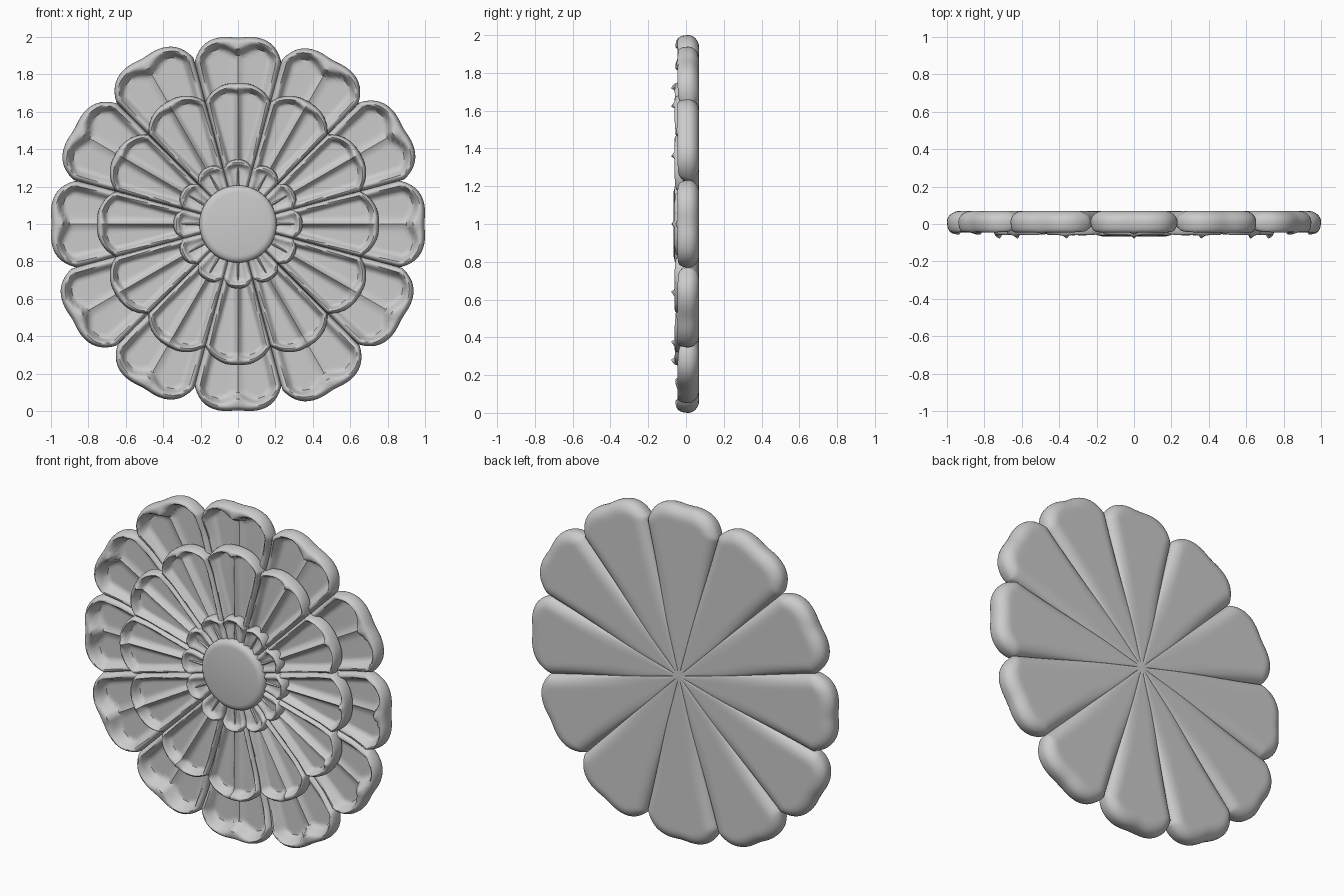
import bpy, bmesh, math

if "Cube" in bpy.data.objects:
    bpy.data.objects.remove(bpy.data.objects["Cube"])

HALF = math.pi / 12          # each petal fills a 30 degree wedge


def step(a, b, x):
    t = max(0.0, min(1.0, (x - a) / (b - a)))
    return t * t * (3 - 2 * t)


def mix(a, b, t):
    return a + (b - a) * t


def dome(t):
    return math.sqrt(max(0.0, 1 - (1 - min(t, 1.0)) ** 2))


def finish(bm, name, angle):
    bmesh.ops.recalc_face_normals(bm, faces=bm.faces)
    me = bpy.data.meshes.new(name)
    bm.to_mesh(me)
    bm.free()
    ob = bpy.data.objects.new(name, me)
    bpy.context.collection.objects.link(ob)
    bpy.ops.object.select_all(action='DESELECT')
    ob.select_set(True)
    bpy.context.view_layer.objects.active = ob
    bpy.ops.object.shade_smooth_by_angle(angle=math.radians(angle))
    return ob


def petal_ring(name, r0, radii, drop, power, notch, back, edge, side_crest, tip_crest,
               floor, lip, ridge, cusp, n):
    """Ring of 12 dished petals with a rolled lip, a middle ridge and a rounded back.
    edge, floor: values at the root and at the tip."""
    bm = bmesh.new()
    for k in range(12):
        R = radii[k % len(radii)]
        mid = k * math.pi / 6
        front, rear = [], []
        for i in range(n + 1):
            u = math.sin(math.pi / 2 * (2 * i / n - 1))
            au = abs(u)
            tip = R - drop * au ** power - notch * math.exp(-(u / 0.22) ** 2)
            slope = drop * power * au ** (power - 1) / (HALF * R)
            frow, rrow = [], []
            for j in range(n + 1):
                v = 1 - (1 - j / n) ** 2
                r = mix(r0, tip, v)
                a = mid + u * HALF
                side = (1 - au) * HALF * r
                end = (tip - r) / math.sqrt(1 + slope * slope)
                d = min(side, end)
                q = step(0.2, 1.0, r / R)
                ye = mix(edge[0], edge[1], q)
                fl = mix(floor[0], floor[1], q)
                crest = mix(side_crest, tip_crest, step(0.75, 0.95, r / R))
                w = min(lip, 0.3 * HALF * r)
                # the lip widens at the middle, splitting the dish into two lobes
                d2 = min(side, end - cusp * math.exp(-(u / 0.25) ** 2))
                if d < w:
                    yf = mix(ye, crest, dome(d / w))
                else:
                    yf = mix(crest, fl, step(w, w * 2.6, d2))
                bump = ridge * math.exp(-(u * HALF * r / 0.014) ** 2)
                yf -= bump * step(0, 0.06, end) * step(w, 2.5 * w, side)
                yb = mix(ye, back, dome(d / min(0.07, 0.6 * HALF * r)))
                x, z = r * math.cos(a), 1 + r * math.sin(a)
                vf = bm.verts.new((x, min(yf, yb), z))
                border = i in (0, n) or j == n
                frow.append(vf)
                rrow.append(vf if border else bm.verts.new((x, yb, z)))
            front.append(frow)
            rear.append(rrow)
        for g in (front, rear):
            for i in range(n):
                for j in range(n):
                    quad = (g[i][j], g[i + 1][j], g[i + 1][j + 1], g[i][j + 1])
                    if bm.faces.get(quad) is None:
                        bm.faces.new(quad)
    return finish(bm, name, 50)


# Outer petals: broad heart-shaped dishes that also form the back
petal_ring("outer_petals", 0.004, (1.005, 1.03, 1.02), 0.11, 4, 0.008, 0.07, (0.066, 0.012),
           -0.012, -0.045, (0.03, 0.025), 0.024, 0.012, 0.04, 32)

# Middle petals: long fluted petals with a strong central ridge
petal_ring("middle_petals", 0.15, (0.755,), 0.08, 2.6, 0.0, 0.035, (0.02, 0.0),
           -0.04, -0.06, (0.0, -0.008), 0.018, 0.032, 0.015, 32)

# Inner petals: small scalloped cup around the button
petal_ring("inner_petals", 0.1, (0.345,), 0.045, 2.6, 0.0, 0.02, (0.01, -0.01),
           -0.04, -0.062, (-0.02, -0.03), 0.018, 0.0, 0.0, 20)

# Centre button: rounded disc running through to the back
bm = bmesh.new()
profile = [(0.03, 0.0695), (0.2, 0.03), (0.207, -0.03), (0.205, -0.045), (0.197, -0.056),
           (0.185, -0.063), (0.17, -0.066)]
rings = [[bm.verts.new((r * math.cos(t * math.pi / 32), y, 1 + r * math.sin(t * math.pi / 32)))
          for t in range(64)] for r, y in profile]
for lo, hi in zip(rings, rings[1:]):
    for t in range(64):
        s = (t + 1) % 64
        bm.faces.new((lo[t], lo[s], hi[s], hi[t]))
bm.faces.new(rings[0])
bm.faces.new(rings[-1])
finish(bm, "centre_button", 40)
